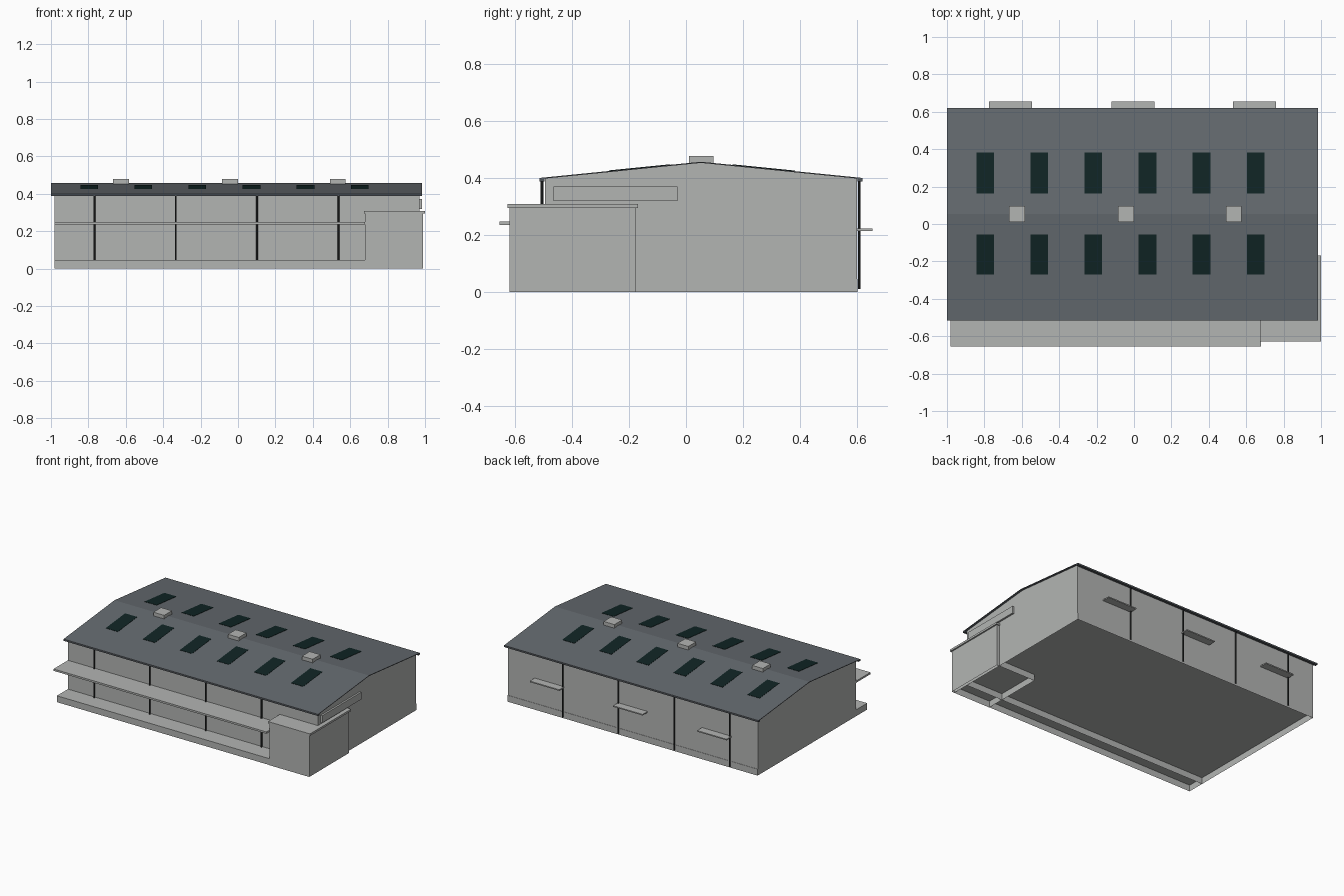
import bpy, bmesh, math
from mathutils import Vector

cube = bpy.data.objects.get("Cube")
if cube:
    bpy.data.objects.remove(cube, do_unlink=True)


def material(name, rgb):
    m = bpy.data.materials.new(name)
    m.use_nodes = True
    col = (*rgb, 1.0)
    m.diffuse_color = col
    m.node_tree.nodes["Principled BSDF"].inputs["Base Color"].default_value = col
    return m


WALL = material("light grey cladding", (0.45, 0.46, 0.45))
ROOF = material("slate grey roof", (0.13, 0.145, 0.16))
GUTTER = material("gutter grey", (0.08, 0.09, 0.1))
PIPE = material("dark pipe", (0.025, 0.028, 0.028))
GLASS = material("dark green glass", (0.005, 0.018, 0.018))


def finish(name, bm, mat):
    bmesh.ops.recalc_face_normals(bm, faces=bm.faces)
    me = bpy.data.meshes.new(name)
    bm.to_mesh(me)
    bm.free()
    me.materials.append(mat)
    ob = bpy.data.objects.new(name, me)
    bpy.context.scene.collection.objects.link(ob)
    return ob


def box(name, x, y, z, mat, open_bottom=False):
    bm = bmesh.new()
    bmesh.ops.create_cube(bm, size=1)
    for v in bm.verts:
        v.co = [a + (b - a) * (c + 0.5) for (a, b), c in zip((x, y, z), v.co)]
    bmesh.ops.recalc_face_normals(bm, faces=bm.faces)
    if open_bottom:
        low = [f for f in bm.faces if f.normal.z < -0.5]
        bmesh.ops.delete(bm, geom=low, context='FACES_ONLY')
    return finish(name, bm, mat)


def extrude_profile(name, yz, x0, x1, mat, open_bottom=False):
    bm = bmesh.new()
    face = bm.faces.new([bm.verts.new((x0, y, z)) for y, z in yz])
    ext = bmesh.ops.extrude_face_region(bm, geom=[face], use_keep_orig=True)
    verts = [g for g in ext["geom"] if isinstance(g, bmesh.types.BMVert)]
    bmesh.ops.translate(bm, verts=verts, vec=(x1 - x0, 0, 0))
    bmesh.ops.recalc_face_normals(bm, faces=bm.faces)
    if open_bottom:
        low = [f for f in bm.faces if all(v.co.z < 0.001 for v in f.verts)]
        bmesh.ops.delete(bm, geom=low, context='FACES_ONLY')
    return finish(name, bm, mat)


FRONT, BACK, RIDGE = -0.515, 0.62, 0.053
EAVE_Z, RIDGE_Z = 0.4, 0.457
LEFT_X, RIGHT_X = -0.98, 0.97


def roof_z(y):
    edge = FRONT if y < RIDGE else BACK
    return EAVE_Z + (RIDGE_Z - EAVE_Z) * (y - edge) / (RIDGE - edge)


# Hall walls with gables, standing on a hollow base slab
wall_profile = [(-0.495, 0)] + [(y, roof_z(y) - 0.003) for y in (-0.495, RIDGE, 0.6)] + [(0.6, 0)]
extrude_profile("hall_walls", wall_profile, LEFT_X, RIGHT_X, WALL, True)
box("loading_dock_base", (LEFT_X, RIGHT_X), (-0.618, 0.602), (0, 0.045), WALL, True)

# Thin pitched roof sheet
ys = (FRONT, RIDGE, BACK)
sheet = [(y, roof_z(y)) for y in ys] + [(y, roof_z(y) - 0.004) for y in reversed(ys)]
extrude_profile("roof", sheet, -1.0, 0.985, ROOF)

# Gutters and downpipes along both eaves
for side, y0, y1, py, foot in (("front", FRONT, -0.497, -0.505, 0.045),
                               ("back", 0.602, BACK, 0.608, 0.01)):
    box(side + "_gutter", (-1.0, 0.985), (y0, y1), (0.388, 0.399), GUTTER)
    for i in range(4):
        bm = bmesh.new()
        bmesh.ops.create_cone(bm, cap_ends=True, segments=8, radius1=0.005,
                              radius2=0.005, depth=0.39 - foot)
        bmesh.ops.translate(bm, verts=bm.verts,
                            vec=(-0.768 + 0.435 * i, py, (0.39 + foot) / 2))
        finish(f"{side}_downpipe_{i + 1}", bm, PIPE)

# Skylights as thin plates on both slopes
for side, y0, y1 in (("front", -0.27, -0.055), ("back", 0.163, 0.382)):
    for i in range(6):
        x = -0.795 + 0.289 * i
        plate = [(y0, roof_z(y0) - 0.002), (y1, roof_z(y1) - 0.002),
                 (y1, roof_z(y1) + 0.002), (y0, roof_z(y0) + 0.002)]
        extrude_profile(f"{side}_skylight_{i + 1}", plate, x - 0.047, x + 0.047, GLASS)

# Ridge vents
for i, x in enumerate((-0.625, -0.043, 0.533)):
    box(f"ridge_vent_{i + 1}", (x - 0.042, x + 0.042), (0.01, 0.096), (0.445, 0.478), WALL)

# Front canopy above the dock
box("front_canopy", (LEFT_X, 0.68), (-0.655, -0.49), (0.235, 0.248), WALL)

# Back door canopies
for i, x in enumerate((-0.66, -0.005, 0.645)):
    box(f"back_canopy_{i + 1}", (x - 0.115, x + 0.115), (0.595, 0.655), (0.214, 0.222), WALL)

# Corner office with a flat cap
box("office_walls", (0.68, 0.99), (-0.62, -0.175), (0, 0.297), WALL, True)
box("office_roof_cap", (0.673, 1.0), (-0.627, -0.168), (0.295, 0.309), WALL)

# Blank panel on the gable above the office
box("gable_panel", (0.965, 0.983), (-0.465, -0.03), (0.32, 0.371), WALL)
